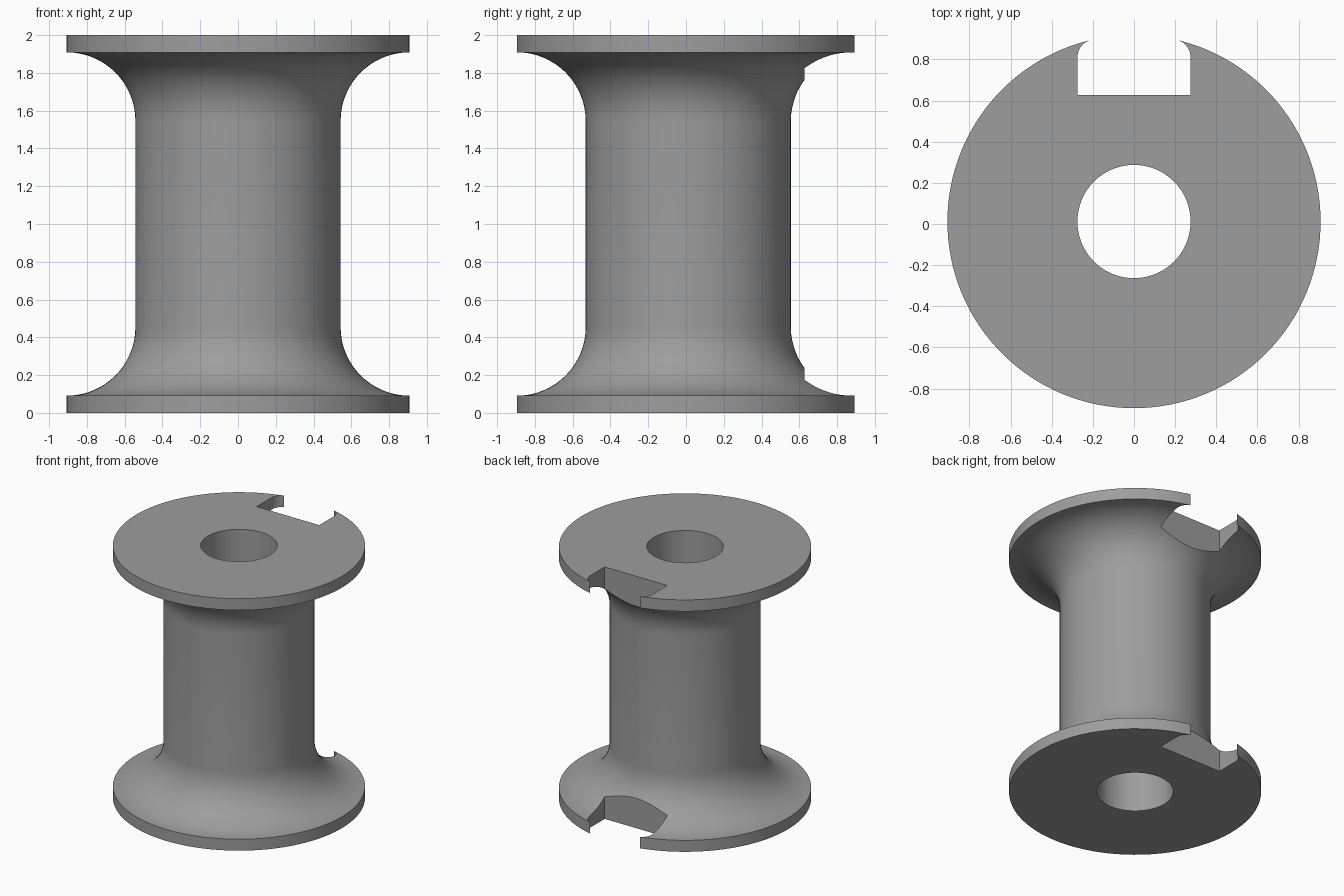
import bpy, bmesh, math

if "Cube" in bpy.data.objects:
    bpy.data.objects.remove(bpy.data.objects["Cube"])

CY = 0.012                                # spool axis offset in y
RIM, CORE, BORE = 0.907, 0.543, 0.275     # radii
THICK, H = 0.091, 2.0                     # flange thickness, total height
SEG = 128

grey = bpy.data.materials.new("grey")
grey.diffuse_color = (0.34, 0.34, 0.34, 1)
grey.use_nodes = True
grey.node_tree.nodes["Principled BSDF"].inputs["Base Color"].default_value = grey.diffuse_color


def make_object(name, bm):
    bmesh.ops.recalc_face_normals(bm, faces=bm.faces)
    mesh = bpy.data.meshes.new(name)
    bm.to_mesh(mesh)
    bm.free()
    ob = bpy.data.objects.new(name, mesh)
    bpy.context.collection.objects.link(ob)
    mesh.materials.append(grey)
    return ob


# Spool: closed half section with quarter-round fillets, turned round the axis
fr = RIM - CORE
lower = [(RIM - fr * math.sin(a), THICK + fr - fr * math.cos(a))
         for a in [math.pi / 2 * i / 16 for i in range(17)]]
upper = [(r, H - z) for r, z in reversed(lower)]
profile = [(BORE, 0), (RIM, 0)] + lower + upper + [(RIM, H), (BORE, H)]

bm = bmesh.new()
rings = []
for s in range(SEG):
    a = 2 * math.pi * s / SEG
    rings.append([bm.verts.new((r * math.cos(a), CY + r * math.sin(a), z))
                  for r, z in profile])
n = len(profile)
for s in range(SEG):
    p, q = rings[s], rings[(s + 1) % SEG]
    for i in range(n):
        j = (i + 1) % n
        bm.faces.new((p[i], q[i], q[j], p[j]))
spool = make_object("spool", bm)

# Notch cutter: slot with a rounded, narrowing mouth, through both flanges
lip = 0.088
side = [(0.275, 0.627)]
side += [(0.187 + lip * math.cos(a), 0.81 + lip * math.sin(a))
         for a in [math.radians(68) * i / 8 for i in range(9)]]
side += [(side[-1][0], 1.1)]
outline = side + [(-x, y) for x, y in reversed(side)]
bm = bmesh.new()
base = bm.faces.new([bm.verts.new((x, y, -0.2)) for x, y in outline])
ext = bmesh.ops.extrude_face_region(bm, geom=[base])
bmesh.ops.translate(bm, vec=(0, 0, H + 0.4),
                    verts=[v for v in ext["geom"] if isinstance(v, bmesh.types.BMVert)])
cutter = make_object("notch_cutter", bm)
cutter.hide_render = True

# Cut the notches, then smooth the round surfaces
bpy.context.view_layer.objects.active = spool
spool.select_set(True)
mod = spool.modifiers.new("notches", "BOOLEAN")
mod.operation = "DIFFERENCE"
mod.solver = "EXACT"
mod.object = cutter
bpy.ops.object.modifier_apply(modifier=mod.name)
bpy.data.objects.remove(cutter)
bpy.ops.object.shade_smooth_by_angle(angle=math.radians(30))
